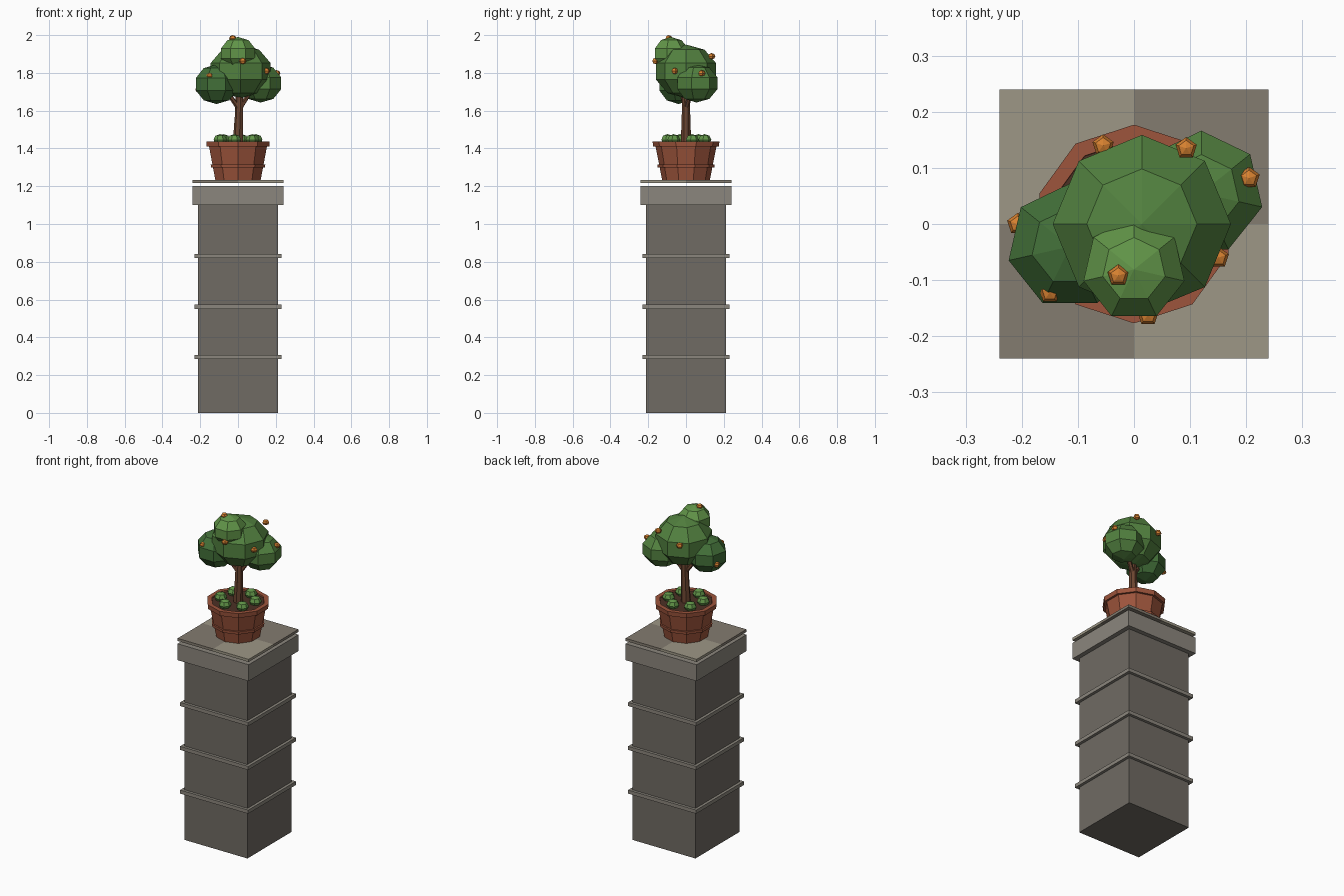
import bpy, bmesh
from math import sin, cos, pi, radians
from mathutils import Vector

if "Cube" in bpy.data.objects:
    bpy.data.objects.remove(bpy.data.objects["Cube"])


def material(name, rgb):
    m = bpy.data.materials.new(name)
    m.diffuse_color = (*rgb, 1)
    m.use_nodes = True
    m.node_tree.nodes["Principled BSDF"].inputs["Base Color"].default_value = m.diffuse_color
    return m


STONE = material("stone", (0.16, 0.145, 0.125))
TRIM = material("trim", (0.26, 0.24, 0.205))
TILE_LIGHT = material("tile_light", (0.34, 0.31, 0.24))
TILE_DARK = material("tile_dark", (0.23, 0.2, 0.16))
CLAY = material("clay", (0.34, 0.09, 0.045))
SOIL = material("soil", (0.07, 0.03, 0.018))
BARK = material("bark", (0.15, 0.06, 0.03))
LEAF = material("leaf", (0.085, 0.22, 0.05))
LEAF_LIGHT = material("leaf_light", (0.12, 0.3, 0.065))
LEAF_DARK = material("leaf_dark", (0.055, 0.16, 0.04))
FRUIT = material("fruit", (0.68, 0.22, 0.03))


def finish(name, bm, mat):
    bmesh.ops.recalc_face_normals(bm, faces=bm.faces[:])
    me = bpy.data.meshes.new(name)
    bm.to_mesh(me)
    bm.free()
    me.materials.append(mat)
    ob = bpy.data.objects.new(name, me)
    bpy.context.collection.objects.link(ob)
    return ob


def box(name, lo, hi, mat):
    bm = bmesh.new()
    bmesh.ops.create_cube(bm, size=1)
    for v in bm.verts:
        v.co = Vector([(a + b) / 2 + c * (b - a) for a, b, c in zip(lo, hi, v.co)])
    return finish(name, bm, mat)


def slab(name, half, z0, z1, mat):
    return box(name, (-half, -half, z0), (half, half, z1), mat)


def lathe(name, profile, n, mat, loc=(0, 0, 0)):
    """Faceted turning of (radius, z) points, one corner facing +y."""
    bm = bmesh.new()
    loc = Vector(loc)
    rings = []
    for r, z in profile:
        k = n if r > 1e-6 else 1
        rings.append([bm.verts.new(loc + Vector((r * cos(pi / 2 + 2 * pi * i / n),
                                                 r * sin(pi / 2 + 2 * pi * i / n), z)))
                      for i in range(k)])
    for a, b in zip(rings, rings[1:]):
        for i in range(n):
            quad = [a[i % len(a)], a[(i + 1) % len(a)], b[(i + 1) % len(b)], b[i % len(b)]]
            bm.faces.new(list(dict.fromkeys(quad)))
    return finish(name, bm, mat)


def ball(name, loc, r, rz, n, rings, mat):
    prof = [(r * sin(pi * i / rings) if 0 < i < rings else 0, -rz * cos(pi * i / rings))
            for i in range(rings + 1)]
    return lathe(name, prof, n, mat, loc)


def limb(name, p, q, r0, r1, mat, n=6):
    p, q = Vector(p), Vector(q)
    bm = bmesh.new()
    bmesh.ops.create_cone(bm, cap_ends=True, segments=n, radius1=r0, radius2=r1,
                          depth=(q - p).length)
    rot = (q - p).to_track_quat('Z', 'Y').to_matrix()
    for v in bm.verts:
        v.co = rot @ v.co + (p + q) / 2
    return finish(name, bm, mat)


# Stone pillar with bands and cap
slab("pillar", 0.213, 0, 1.1, STONE)
for i, z in enumerate((0.295, 0.562, 0.83)):
    slab(f"pillar_band_{i}", 0.23, z - 0.011, z + 0.011, TRIM)
slab("pillar_cap", 0.24, 1.1, 1.2, TRIM)

# Four floor tiles in a chequer above the cap
for sx in (-1, 0):
    for sy in (-1, 0):
        x, y = 0.24 * sx, 0.24 * sy
        box("top_tile", (x, y, 1.217), (x + 0.24, y + 0.24, 1.233),
            TILE_DARK if sx == sy else TILE_LIGHT)

# Clay pot, its band and rim, and soil
lathe("pot", [(0, 1.232), (0.126, 1.232), (0.162, 1.415), (0.145, 1.415), (0, 1.40)], 10, CLAY)
lathe("pot_band", [(0.136, 1.298), (0.15, 1.298), (0.152, 1.315), (0.14, 1.315), (0.136, 1.298)],
      10, CLAY)
lathe("pot_rim", [(0.148, 1.41), (0.174, 1.41), (0.177, 1.438), (0.15, 1.438), (0.148, 1.41)],
      10, CLAY)
lathe("soil", [(0.15, 1.405), (0.15, 1.43), (0, 1.432)], 10, SOIL)

# Ring of small plants around the trunk
for k in range(6):
    a = radians(19 + 60 * k)
    ball(f"small_plant_{k}", (0.1 * cos(a), 0.1 * sin(a), 1.446), 0.036, 0.03, 7, 4, LEAF_LIGHT)

# Trunk and branches
limb("trunk_lower", (0, 0, 1.42), (0.006, 0, 1.56), 0.028, 0.024, BARK, 7)
limb("trunk_upper", (0.006, 0, 1.55), (0.01, 0, 1.75), 0.024, 0.018, BARK, 7)
limb("branch_left", (0.006, 0, 1.61), (-0.08, -0.03, 1.73), 0.014, 0.01, BARK)
limb("branch_right", (0.008, 0, 1.61), (0.085, 0.035, 1.73), 0.014, 0.01, BARK)

# Leafy crown
ball("crown_main", (0.014, 0, 1.808), 0.167, 0.142, 8, 5, LEAF)
ball("crown_left", (-0.114, -0.04, 1.74), 0.118, 0.105, 7, 5, LEAF_DARK)
ball("crown_right", (0.12, 0.055, 1.745), 0.117, 0.102, 7, 5, LEAF)
ball("crown_top", (0, -0.081, 1.903), 0.097, 0.087, 7, 5, LEAF_LIGHT)

# Fruit
for i, p in enumerate([(-0.055, 0.14, 1.84), (0.093, 0.135, 1.888), (0.205, 0.082, 1.798),
                       (-0.207, 0, 1.712), (-0.15, -0.122, 1.783), (-0.028, -0.092, 1.983),
                       (0.025, -0.162, 1.863), (0.15, -0.06, 1.81)]):
    ball(f"fruit_{i}", p, 0.02, 0.017, 5, 4, FRUIT)
